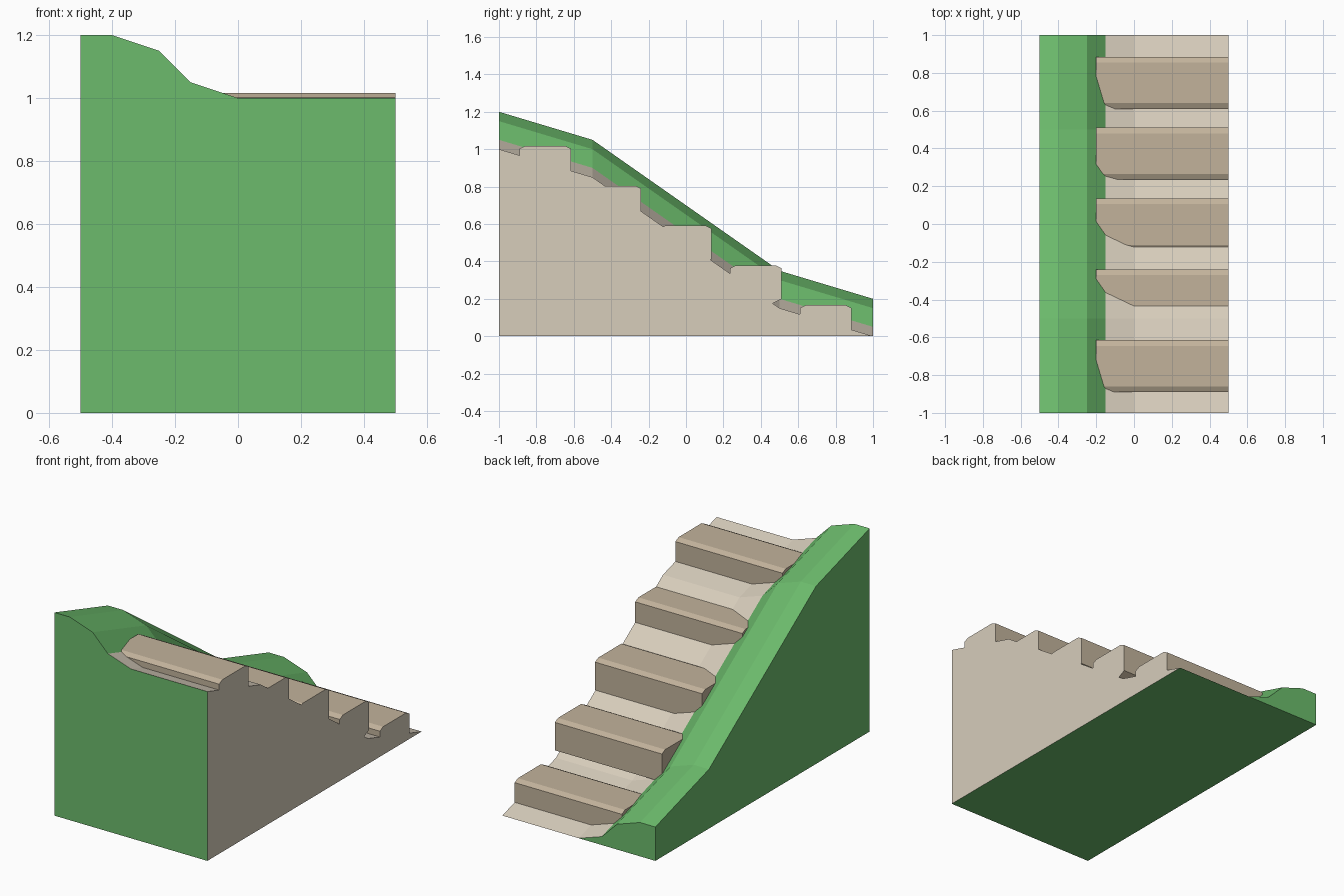
import bpy, bmesh

if "Cube" in bpy.data.objects:
    bpy.data.objects.remove(bpy.data.objects["Cube"])


def material(name, color):
    m = bpy.data.materials.new(name)
    m.diffuse_color = (*color, 1)
    m.use_nodes = True
    m.node_tree.nodes["Principled BSDF"].inputs["Base Color"].default_value = m.diffuse_color
    return m


GRASS = material("grass", (0.15, 0.50, 0.15))
DIRT = material("dirt", (0.68, 0.61, 0.50))
WOOD = material("wood", (0.54, 0.45, 0.33))


def finish(name, bm, mats):
    bmesh.ops.recalc_face_normals(bm, faces=bm.faces)
    mesh = bpy.data.meshes.new(name)
    bm.to_mesh(mesh)
    bm.free()
    for m in mats:
        mesh.materials.append(m)
    ob = bpy.data.objects.new(name, mesh)
    bpy.context.collection.objects.link(ob)
    return ob


# Slope: a bank cross-section swept down a bent side line
bank = [(-0.5, 0.2), (-0.4, 0.2), (-0.25, 0.15), (-0.15, 0.05), (0, 0), (0.5, 0)]
line = [(-1, 1.0), (-0.5, 0.85), (0.5, 0.15), (1, 0.0)]
bm = bmesh.new()
rows = [[bm.verts.new((x, y, z + h)) for x, h in bank] for y, z in line]
for a, b in zip(rows, rows[1:]):
    for i in range(len(bank) - 1):
        face = bm.faces.new((a[i], a[i + 1], b[i + 1], b[i]))
        face.material_index = 1 if i >= 3 else 0
# Ends, sides and underside (the path runs out to the ground at the far end)
fl, fr, bl = [bm.verts.new(p) for p in ((-0.5, -1, 0), (0.5, -1, 0), (-0.5, 1, 0))]
last = rows[-1]
bm.faces.new([fl, fr] + rows[0][::-1])
bm.faces.new([bl] + last[:5])
bm.faces.new([fl] + [r[0] for r in rows] + [bl])
bm.faces.new([fr] + [r[-1] for r in rows]).material_index = 1
bm.faces.new([fl, fr, last[5], last[4], bl])
slope = finish("grassy_slope", bm, [GRASS, DIRT])

# Steps: chamfered planks set into the slope, trimmed where they are buried
for n in range(5):
    f, t = 0.885 - 0.375 * n, 0.166 + 0.2127 * n
    b = f - 0.275
    outline = [(b, t - 0.015), (b + 0.03, t), (f - 0.03, t), (f, t - 0.015),
               (f, t - 0.18), (f - 0.06, t - 0.21), (b, t - 0.21)]
    outline = [(y, max(z, 0.01)) for y, z in outline]
    bm = bmesh.new()
    left = [bm.verts.new((-0.2, y, z)) for y, z in outline]
    right = [bm.verts.new((0.5, y, z)) for y, z in outline]
    bm.faces.new(left)
    bm.faces.new(right).material_index = 1
    for i in range(len(outline)):
        j = (i + 1) % len(outline)
        bm.faces.new((left[i], left[j], right[j], right[i]))
    step = finish(f"step_{n + 1}", bm, [WOOD, DIRT])
    trim = step.modifiers.new("trim_to_slope", 'BOOLEAN')
    trim.operation = 'DIFFERENCE'
    trim.solver = 'EXACT'
    trim.object = slope
